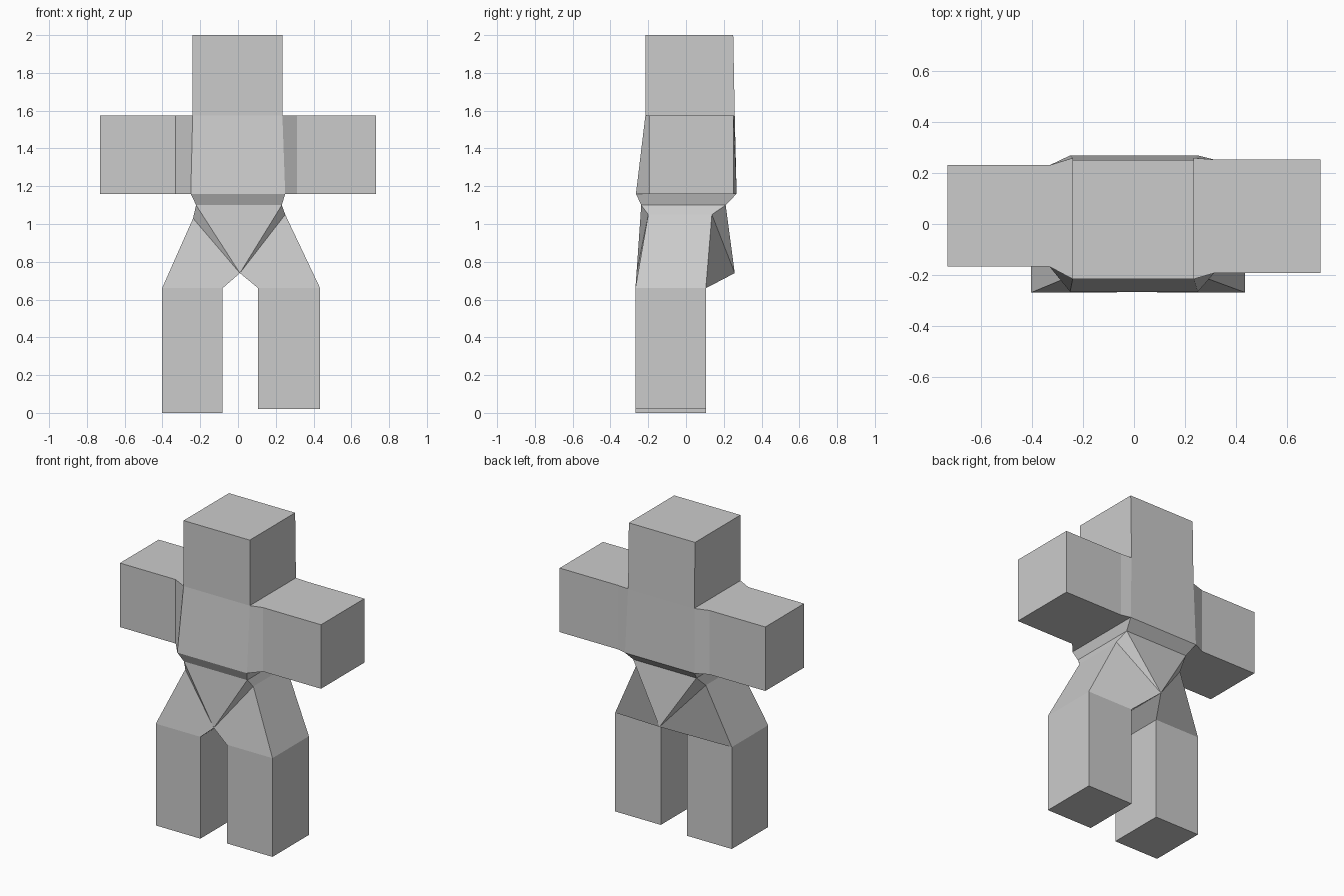
import bpy, bmesh

if "Cube" in bpy.data.objects:
    bpy.data.objects.remove(bpy.data.objects["Cube"])

grey = bpy.data.materials.new("plain grey")
grey.diffuse_color = (0.6, 0.6, 0.6, 1)
grey.use_nodes = True
grey.node_tree.nodes["Principled BSDF"].inputs["Base Color"].default_value = grey.diffuse_color

bm = bmesh.new()


def face(points):
    bm.faces.new([bm.verts.new(p) for p in points])


def loft(*rings, cap=True, sides=range(4)):
    """Join matching four-point rings with quads, optionally closing the last."""
    for a, b in zip(rings, rings[1:]):
        for i in sides:
            j = (i + 1) % 4
            face((a[i], a[j], b[j], b[i]))
    if cap:
        face(rings[-1])


def level(x0, x1, y0, y1, z):
    """Horizontal ring: front left, front right, back right, back left."""
    return [(x0, y0, z), (x1, y0, z), (x1, y1, z), (x0, y1, z)]


def upright(x, y0, y1, z0=1.16, z1=1.575):
    """Vertical ring across an arm."""
    return [(x, y0, z0), (x, y1, z0), (x, y1, z1), (x, y0, z1)]


# Head, chest and waist sections
crown = level(-0.24, 0.235, -0.215, 0.25, 2.0)
neck = level(-0.24, 0.235, -0.215, 0.258, 1.575)
ribs = level(-0.25, 0.25, -0.265, 0.268, 1.16)
waist = level(-0.222, 0.232, -0.237, 0.21, 1.10)
loft(neck, crown)
loft(ribs, neck, cap=False, sides=(0, 2))
loft(waist, ribs, cap=False)

# Arms grow from the open chest sides
for f, b, root, tip, y0, y1 in ((0, 3, -0.33, -0.73, -0.167, 0.23),
                                (1, 2, 0.313, 0.73, -0.192, 0.252)):
    socket = [ribs[f], ribs[b], neck[b], neck[f]]
    loft(socket, upright(root, y0, y1), upright(tip, y0, y1))

# Hips: triangles from waist to crotch, then legs from each hip opening
crotch_front, crotch_back = (0.01, -0.262, 0.74), (0.01, 0.258, 0.74)
face((waist[0], waist[1], crotch_front))
face((waist[2], waist[3], crotch_back))
for f, b, hx, hz, outer, inner, foot in ((0, 3, -0.238, 1.03, -0.402, -0.082, 0.0),
                                         (1, 2, 0.25, 1.05, 0.435, 0.107, 0.02)):
    hip_front, hip_back = (hx, -0.2, hz), (hx, 0.137, hz)
    face((waist[f], hip_front, hip_back, waist[b]))
    face((waist[f], hip_front, crotch_front))
    face((waist[b], hip_back, crotch_back))
    loft([hip_front, crotch_front, crotch_back, hip_back],
         level(outer, inner, -0.268, 0.105, 0.66),
         level(outer, inner, -0.268, 0.105, foot))

bmesh.ops.remove_doubles(bm, verts=bm.verts, dist=0.0005)
bmesh.ops.recalc_face_normals(bm, faces=bm.faces)
mesh = bpy.data.meshes.new("body")
bm.to_mesh(mesh)
bm.free()
mesh.materials.append(grey)
body = bpy.data.objects.new("body", mesh)
bpy.context.collection.objects.link(body)
